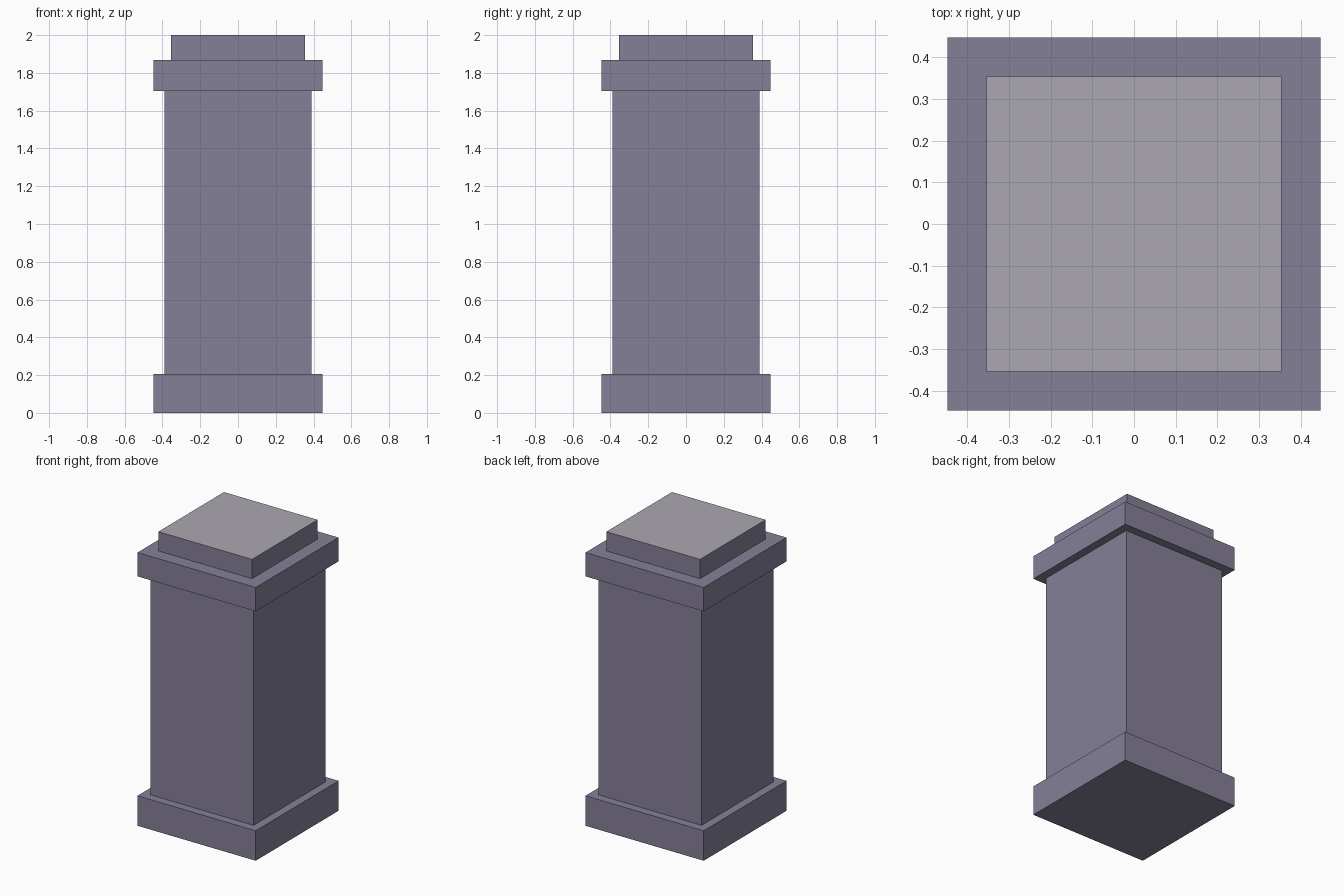
import bpy
import bmesh

if "Cube" in bpy.data.objects:
    bpy.data.objects.remove(bpy.data.objects["Cube"])


def make_material(name, rgb):
    mat = bpy.data.materials.new(name)
    mat.diffuse_color = (*rgb, 1.0)
    mat.use_nodes = True
    mat.node_tree.nodes["Principled BSDF"].inputs["Base Color"].default_value = mat.diffuse_color
    return mat


stone = make_material("purple_grey_stone", (0.235, 0.216, 0.314))
pale = make_material("pale_grey_stone", (0.406, 0.386, 0.434))


def block(name, half, z0, z1, pale_top=False):
    """Square block between two heights, optionally with a pale upper face."""
    bm = bmesh.new()
    bmesh.ops.create_cube(bm, size=1.0)
    for v in bm.verts:
        v.co.x *= 2 * half
        v.co.y *= 2 * half
        v.co.z = z1 if v.co.z > 0 else z0
    bm.normal_update()
    for f in bm.faces:
        f.material_index = int(pale_top and f.normal.z > 0.5)
    mesh = bpy.data.meshes.new(name)
    bm.to_mesh(mesh)
    bm.free()
    mesh.materials.append(stone)
    if pale_top:
        mesh.materials.append(pale)
    obj = bpy.data.objects.new(name, mesh)
    bpy.context.collection.objects.link(obj)
    return obj


# Pedestal stacked from the ground up
block("base_plinth", 0.447, 0.0, 0.205)
block("shaft", 0.39, 0.205, 1.705)
block("cornice", 0.447, 1.705, 1.868)
block("top_cap", 0.354, 1.868, 2.0, pale_top=True)
